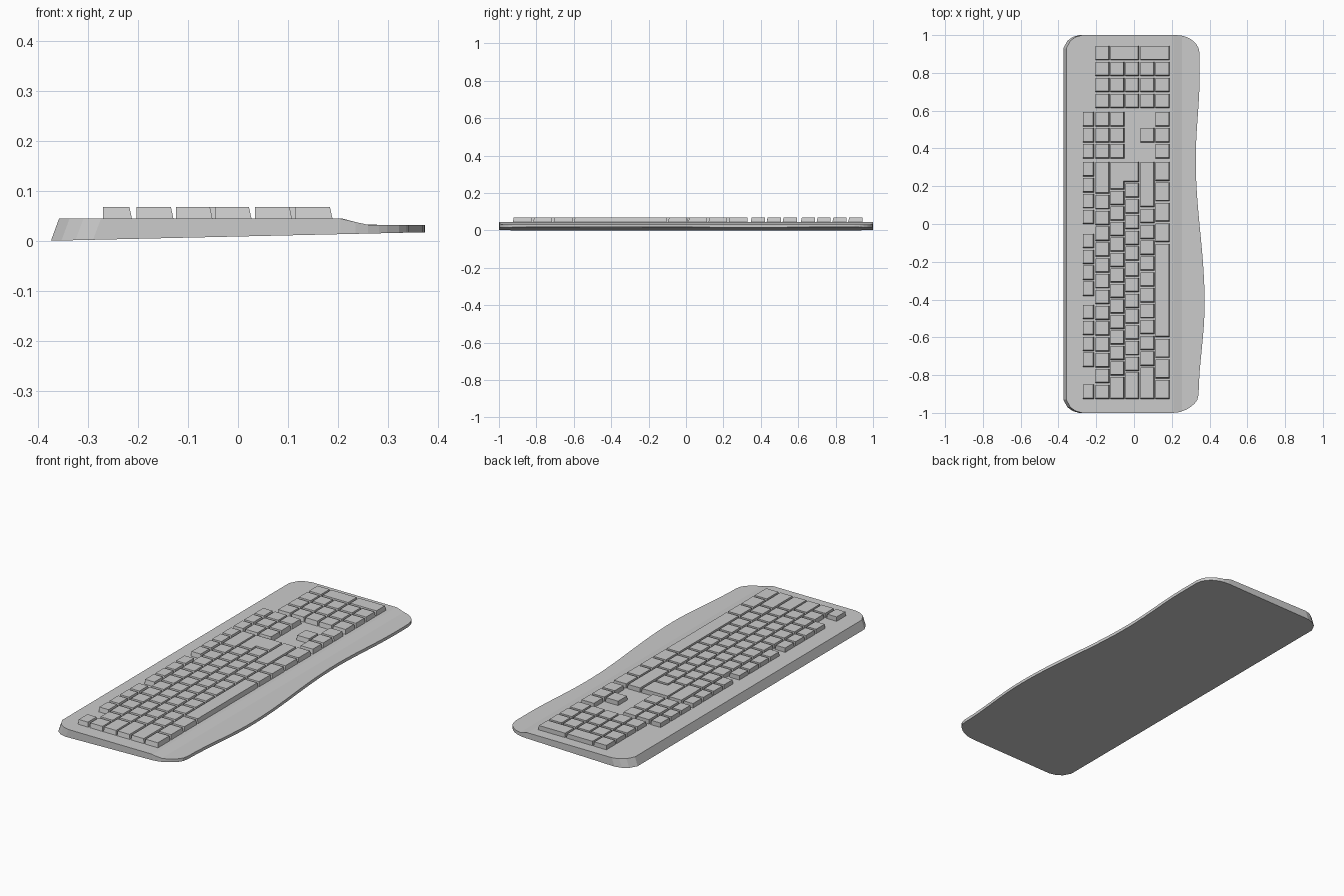
import bpy, bmesh, math

if "Cube" in bpy.data.objects:
    bpy.data.objects.remove(bpy.data.objects["Cube"])


def mesh_object(name, bm):
    bmesh.ops.remove_doubles(bm, verts=bm.verts, dist=1e-5)
    bmesh.ops.recalc_face_normals(bm, faces=bm.faces)
    me = bpy.data.meshes.new(name)
    bm.to_mesh(me)
    bm.free()
    ob = bpy.data.objects.new(name, me)
    bpy.context.collection.objects.link(ob)
    return ob


def interp(table, v):
    for (a, p), (b, q) in zip(table, table[1:]):
        if v <= b:
            t = max(0, (v - a) / (b - a))
            return p + (q - p) * t
    return table[-1][1]


def smooth_interp(table, v):
    for (a, p), (b, q) in zip(table, table[1:]):
        if v <= b:
            t = max(0, (v - a) / (b - a))
            return p + (q - p) * (1 - math.cos(math.pi * t)) / 2
    return table[-1][1]


# Case: cross-section lofted along the long axis with a wavy palm-rest edge
BACK = [(0, -0.29), (0.01, -0.325), (0.03, -0.353), (0.07, -0.374)]
WAVE = [(-1, 0.33), (-0.92, 0.342), (-0.42, 0.374), (0.34, 0.327), (0.8, 0.348), (1, 0.348)]
TOP = [(-0.36, 0.045), (0.21, 0.045), (0.255, 0.033), (0.4, 0.033)]
BOTTOM = [(-0.374, 0.001), (0.374, 0.018)]


def section(y):
    d = 1 - abs(y)
    left = interp(BACK, d)
    right = smooth_interp(WAVE, y)
    if d < 0.1:
        right -= 0.125 * (1 - math.sqrt(1 - (1 - d / 0.1) ** 2))
    tops = [left + 0.016, min(0.21, right), min(0.255, right), right]
    pts = [(left, interp(BOTTOM, left))] + [(x, interp(TOP, x)) for x in tops]
    return pts + [(right, interp(BOTTOM, right))]


ends = [0, 0.003, 0.01, 0.02, 0.03, 0.05, 0.07, 0.1]
ys = [-1 + d for d in ends] + [-0.9 + 1.8 * i / 30 for i in range(1, 30)] + [1 - d for d in reversed(ends)]
bm = bmesh.new()
rings = [[bm.verts.new((x, y, z)) for x, z in section(y)] for y in ys]
for a, b in zip(rings, rings[1:]):
    for i in range(6):
        j = (i + 1) % 6
        bm.faces.new((a[i], a[j], b[j], b[i]))
bm.faces.new(rings[0])
bm.faces.new(rings[-1])
case = mesh_object("case", bm)

# Keys: six rows across x, each cap leaning in on two sides
ROWS = [(-0.27, -0.211), (-0.203, -0.128), (-0.124, -0.05), (-0.046, 0.028), (0.034, 0.109), (0.114, 0.19)]
GAP, LEAN = 0.008, 0.006


def cap(bm, outline, top_outline):
    low = [bm.verts.new((x, y, 0.04)) for x, y in outline]
    high = [bm.verts.new((x, y, 0.068)) for x, y in top_outline]
    n = len(low)
    for i in range(n):
        j = (i + 1) % n
        bm.faces.new((low[i], low[j], high[j], high[i]))
    bm.faces.new(low)
    bm.faces.new(high)


def key(bm, x0, x1, y0, y1):
    x2, y2 = x1 - LEAN, y0 + LEAN
    cap(bm, [(x0, y0), (x1, y0), (x1, y1), (x0, y1)],
        [(x0, y2), (x2, y2), (x2, y1), (x0, y1)])


def key_run(bm, row, y0, y1, count=1):
    pitch = (y1 - y0 + GAP) / count
    for i in range(count):
        a = y0 + i * pitch
        key(bm, *ROWS[row], a, a + pitch - GAP)


# Function keys in groups
bm = bmesh.new()
key_run(bm, 0, -0.927, -0.85)
for a in (-0.758, -0.382, -0.002):
    key_run(bm, 0, a, a + 0.33, 4)
mesh_object("function_keys", bm)

# Main typing block: (row, start, end, count)
bm = bmesh.new()
MAIN = [(1, -0.927, 0.153, 13), (1, 0.161, 0.328, 1),
        (2, -0.927, -0.81, 1), (2, -0.802, 0.174, 12),
        (3, -0.927, -0.787, 1), (3, -0.779, 0.214, 12),
        (4, -0.927, -0.76, 1), (4, -0.752, 0.08, 10), (4, 0.088, 0.328, 1),
        (5, -0.927, -0.608, 3), (5, -0.6, -0.105, 1), (5, -0.097, 0.328, 4)]
for run in MAIN:
    key_run(bm, *run)
mesh_object("typing_keys", bm)

# Stepped enter key spanning two rows
bm = bmesh.new()
x0, xm, x1 = ROWS[2][0], ROWS[2][1], ROWS[3][1]
ya, yb, yc = 0.182, 0.222, 0.328
cap(bm, [(x0, ya), (xm, ya), (xm, yb), (x1, yb), (x1, yc), (x0, yc)],
    [(x0, ya + LEAN), (xm - LEAN, ya + LEAN), (xm - LEAN, yb + LEAN),
     (x1 - LEAN, yb + LEAN), (x1 - LEAN, yc), (x0, yc)])
mesh_object("enter_key", bm)

# Navigation and arrow keys
bm = bmesh.new()
for row in (0, 1, 2, 5):
    key_run(bm, row, 0.345, 0.593, 3)
key_run(bm, 4, 0.43, 0.508)
mesh_object("navigation_keys", bm)

# Number pad with two double-length keys
bm = bmesh.new()
for row in range(1, 6):
    key_run(bm, row, 0.613, 0.858, 3)
key_run(bm, 1, 0.866, 0.943)
key(bm, ROWS[2][0], ROWS[3][1], 0.866, 0.943)
key(bm, ROWS[4][0], ROWS[5][1], 0.866, 0.943)
mesh_object("number_pad_keys", bm)
